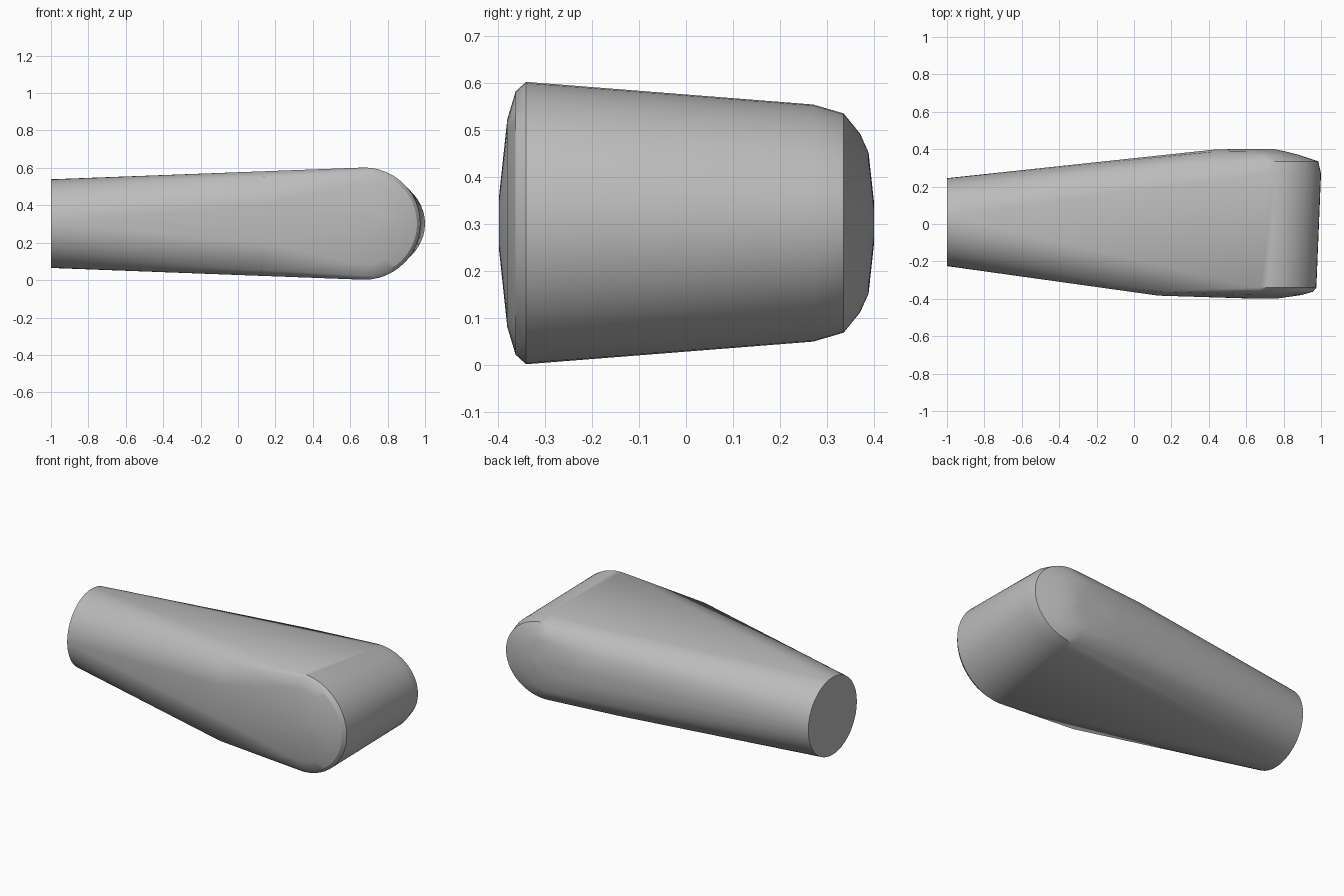
import bpy, bmesh, math

if "Cube" in bpy.data.objects:
    bpy.data.objects.remove(bpy.data.objects["Cube"], do_unlink=True)

MID = 0.302
grey = bpy.data.materials.new("plain grey")
grey.use_nodes = True
colour = (0.5, 0.5, 0.5, 1)
grey.diffuse_color = colour
grey.node_tree.nodes["Principled BSDF"].inputs["Base Color"].default_value = colour

bm = bmesh.new()


def oval(y, cx, rx, rz, n=48):
    """Upright oval facing front or back."""
    for i in range(n):
        a = math.tau * i / n
        bm.verts.new((cx + rx * math.cos(a), y, MID + rz * math.sin(a)))


def tail(y, x, rz):
    """Pair of points that stretches a cap toward the narrow end."""
    for s in (-1, 1):
        bm.verts.new((x, y, MID + s * rz))


# Round narrow end
for i in range(48):
    a = math.tau * i / 48
    bm.verts.new((-1, 0.01 + 0.235 * math.cos(a), MID + 0.237 * math.sin(a)))

# Broad rounded front, stepping out to its flat face
oval(-0.34, 0.675, 0.3, 0.3)
oval(-0.362, 0.675, 0.282, 0.28)
oval(-0.38, 0.675, 0.22, 0.22)
oval(-0.397, 0.675, 0.1, 0.06)
tail(-0.362, 0.13, 0.25)
tail(-0.383, 0.13, 0.1)

# Narrower back with a tighter nose
oval(0.27, 0.72, 0.28, 0.252)
oval(0.335, 0.72, 0.265, 0.233)
oval(0.37, 0.7, 0.18, 0.19)
oval(0.388, 0.66, 0.15, 0.15)
oval(0.4, 0.64, 0.11, 0.04)
tail(0.32, 0.23, 0.21)
tail(0.385, 0.41, 0.14)
tail(0.399, 0.44, 0.04)

# Stretch one skin over all the rings
hull = bmesh.ops.convex_hull(bm, input=bm.verts[:])
loose = [v for v in bm.verts if not v.link_faces]
bmesh.ops.delete(bm, geom=loose, context='VERTS')
bmesh.ops.dissolve_limit(bm, angle_limit=0.005, verts=bm.verts[:], edges=bm.edges[:])
bmesh.ops.recalc_face_normals(bm, faces=bm.faces[:])

mesh = bpy.data.meshes.new("tapered_body")
bm.to_mesh(mesh)
bm.free()
mesh.materials.append(grey)
body = bpy.data.objects.new("tapered_body", mesh)
bpy.context.collection.objects.link(body)
bpy.context.view_layer.objects.active = body
body.select_set(True)
bpy.ops.object.shade_smooth_by_angle(angle=math.radians(32))
